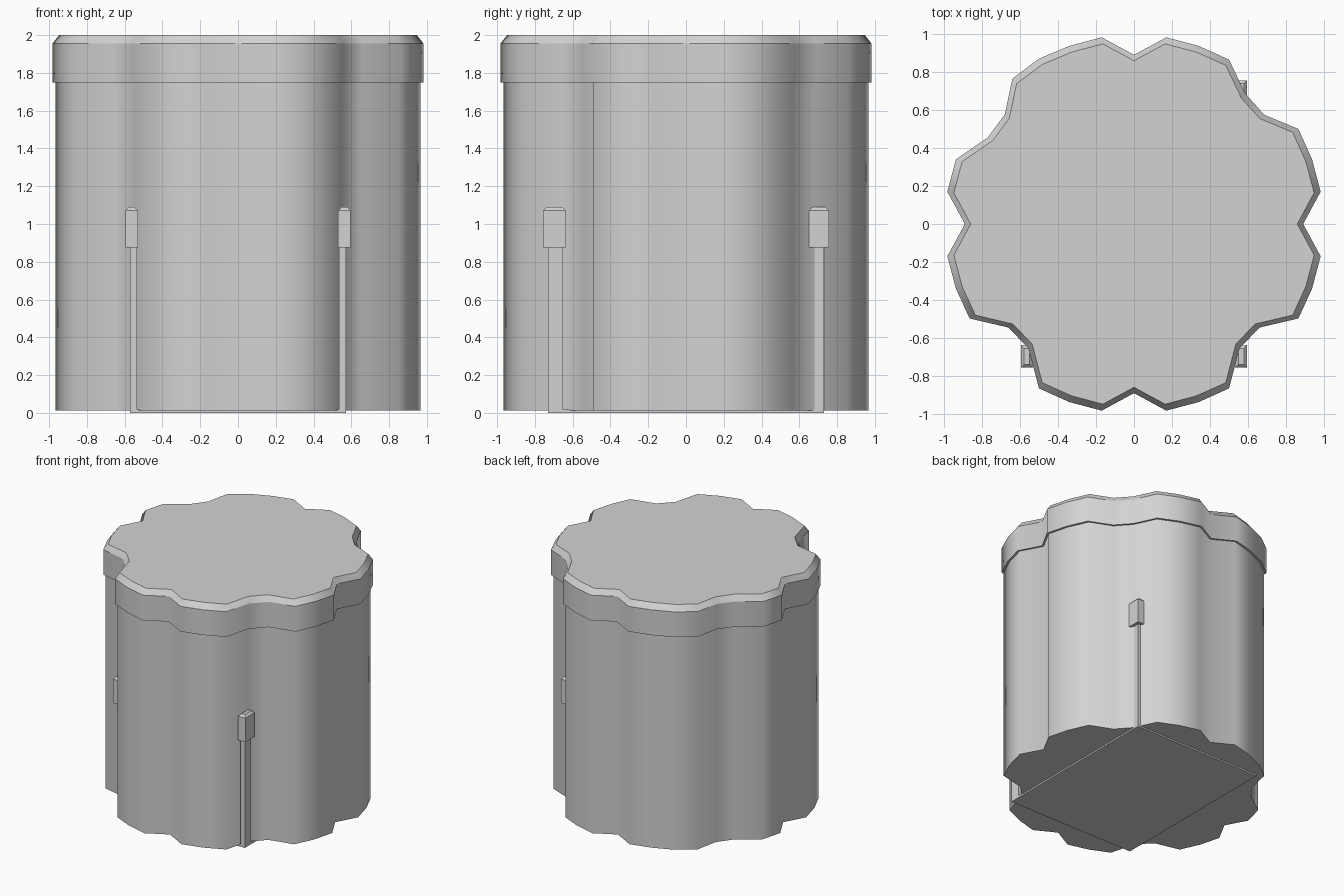
import bpy
import bmesh
import math

if "Cube" in bpy.data.objects:
    bpy.data.objects.remove(bpy.data.objects["Cube"], do_unlink=True)

# Single light grey plastic
grey = bpy.data.materials.new("light_grey")
grey.use_nodes = True
colour = (0.65, 0.65, 0.65, 1)
grey.diffuse_color = colour
grey.node_tree.nodes["Principled BSDF"].inputs["Base Color"].default_value = colour


def add_object(name, bm):
    bmesh.ops.recalc_face_normals(bm, faces=bm.faces[:])
    mesh = bpy.data.meshes.new(name)
    bm.to_mesh(mesh)
    bm.free()
    mesh.materials.append(grey)
    obj = bpy.data.objects.new(name, mesh)
    bpy.context.collection.objects.link(obj)
    return obj


def scalloped_outline():
    """Lobed outline: four axis notches, with a valley or a bulge at each diagonal."""
    lobe = [(0.17, 0.982), (0.34, 0.937)]
    valley = [(0.5, 0.865), (0.555, 0.655), (0.66, 0.545), (0.865, 0.497)]
    back_valley = [(0.5, 0.865), (0.585, 0.687), (0.685, 0.575), (0.865, 0.5)]
    bulge = [(0.5, 0.87), (0.64, 0.765), (0.68, 0.576), (0.77, 0.455)]
    points = [(0, 0.89), (0.89, 0), (0, -0.89), (-0.89, 0)]
    corners = {(1, 1): back_valley, (-1, 1): bulge, (1, -1): valley, (-1, -1): valley}
    for (sx, sy), corner in corners.items():
        quarter = lobe + corner + [(y, x) for x, y in lobe]
        points += [(sx * x, sy * y) for x, y in quarter]
    return sorted(points, key=lambda p: math.atan2(p[1], p[0]))


def loft(name, layers):
    """Stack scaled outlines; smooth around the sides, crisp at each rim."""
    bm = bmesh.new()
    outline = scalloped_outline()
    rings = [[bm.verts.new((x * s, y * s, z)) for x, y in outline] for z, s in layers]
    count = len(outline)
    for low, high in zip(rings, rings[1:]):
        for i in range(count):
            j = (i + 1) % count
            bm.faces.new((low[i], low[j], high[j], high[i])).smooth = True
    bm.faces.new(rings[0][::-1])
    bm.faces.new(rings[-1])
    for edge in bm.edges:
        a, b = edge.verts
        edge.smooth = abs(a.co.z - b.co.z) > 0.001
    return add_object(name, bm)


def box(name, centre, size, bevel_top=0):
    bm = bmesh.new()
    bmesh.ops.create_cube(bm, size=1)
    bmesh.ops.scale(bm, vec=size, verts=bm.verts)
    bmesh.ops.translate(bm, vec=centre, verts=bm.verts)
    if bevel_top:
        top = [e for e in bm.edges if all(v.co.z > centre[2] for v in e.verts)]
        bmesh.ops.bevel(bm, geom=top, offset=bevel_top, segments=1, affect='EDGES')
    return add_object(name, bm)


# Container and its overhanging chamfered lid
loft("body", [(0.012, 0.983), (1.76, 0.983)])
loft("lid", [(1.75, 1.0), (1.955, 1.0), (2.0, 0.965)])

# Base plate joining the four clips
box("base_plate", (0, 0, 0.009), (1.145, 1.46, 0.018))

# Clip posts with wider heads at the four diagonals
for side, sx in (("left", 1), ("right", -1)):
    for end, sy in (("front", -1), ("back", 1)):
        name = f"{end}_{side}_clip"
        box(name + "_post", (sx * 0.553, sy * 0.69, 0.445), (0.039, 0.08, 0.89))
        box(name + "_head", (sx * 0.563, sy * 0.696, 0.983), (0.065, 0.12, 0.214), 0.018)
